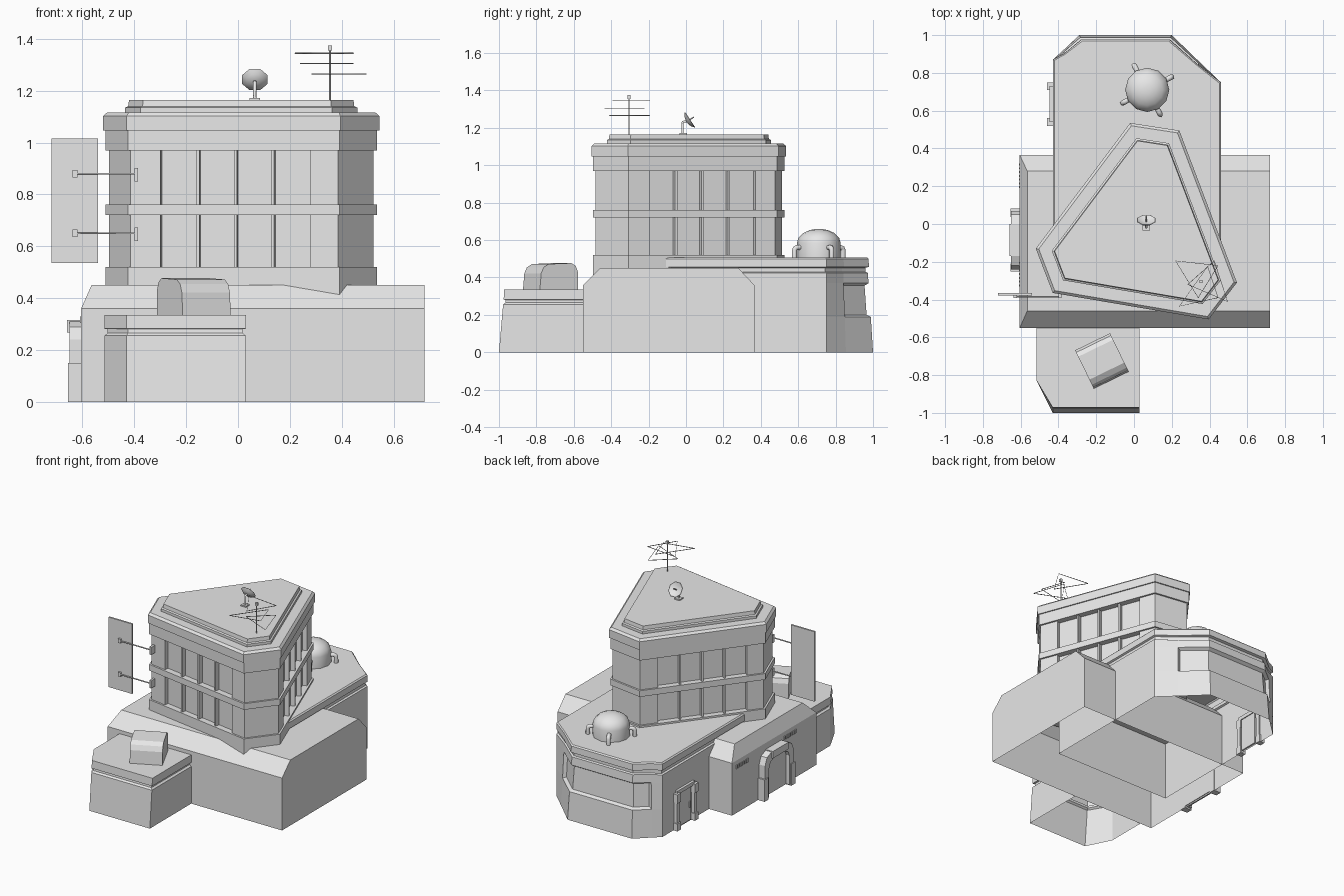
import bpy, bmesh, math
from mathutils import Vector, Matrix

cube = bpy.data.objects.get("Cube")
if cube:
    bpy.data.objects.remove(cube, do_unlink=True)

grey = bpy.data.materials.new("plain_grey")
grey.use_nodes = True
grey.diffuse_color = (0.8, 0.8, 0.8, 1)
grey.node_tree.nodes["Principled BSDF"].inputs["Base Color"].default_value = (0.8, 0.8, 0.8, 1)


def finish(name, bm, smooth=False):
    mesh = bpy.data.meshes.new(name)
    bm.to_mesh(mesh)
    bm.free()
    mesh.materials.append(grey)
    if smooth:
        mesh.shade_smooth()
        mesh.set_sharp_from_angle(angle=math.radians(50))
    obj = bpy.data.objects.new(name, mesh)
    bpy.context.collection.objects.link(obj)
    return obj


def loft(levels, bottom=True):
    """Stack counter-clockwise outlines (outline, z) into walls with a roof."""
    bm = bmesh.new()
    rings = [[bm.verts.new((x, y, z)) for x, y in poly] for poly, z in levels]
    walls = []
    for a, b in zip(rings, rings[1:]):
        n = len(a)
        walls.append([bm.faces.new((a[i], a[(i + 1) % n], b[(i + 1) % n], b[i])) for i in range(n)])
    bm.faces.new(rings[-1])
    if bottom:
        bm.faces.new(rings[0][::-1])
    bm.normal_update()
    return bm, walls


def inset(poly, d):
    """Move every edge of a counter-clockwise outline inward by d."""
    out, pts = [], [Vector(p) for p in poly]
    for i, p in enumerate(pts):
        e1, e2 = (p - pts[i - 1]).normalized(), (pts[(i + 1) % len(pts)] - p).normalized()
        n1, n2 = Vector((-e1.y, e1.x)), Vector((-e2.y, e2.x))
        out.append(tuple(p + (n1 + n2) * d / (1 + n1.dot(n2))))
    return out


def rect(x0, x1, y0, y1):
    return [(x0, y0), (x1, y0), (x1, y1), (x0, y1)]


def box(name, x, y, z):
    return finish(name, loft([(rect(*x, *y), z[0]), (rect(*x, *y), z[1])])[0])


def rod(name, points, radius, cyclic=False, res=1):
    curve = bpy.data.curves.new(name, "CURVE")
    curve.dimensions = "3D"
    curve.bevel_depth, curve.bevel_resolution, curve.use_fill_caps = radius, res, True
    spline = curve.splines.new("POLY")
    spline.points.add(len(points) - 1)
    for sp, p in zip(spline.points, points):
        sp.co = (*p, 1)
    spline.use_cyclic_u = cyclic
    curve.materials.append(grey)
    obj = bpy.data.objects.new(name, curve)
    bpy.context.collection.objects.link(obj)
    return obj


def side_plate(name, outline, x0, x1):
    """Extrude a (y, z) outline along x."""
    bm, _ = loft([(outline, 0), (outline, x1 - x0)])
    bm.transform(Matrix(((0, 0, 1, x0), (1, 0, 0, 0), (0, 1, 0, 0), (0, 0, 0, 1))))
    return finish(name, bm)


# Main block with sloped upper edges
low = rect(-0.605, 0.72, -0.55, 0.365)
finish("main_block", loft([(low, 0), (low, 0.36), (rect(-0.565, 0.72, -0.46, 0.28), 0.45)], False)[0])


# Front annex with a cut corner, a leaning front and a grooved cornice
def annex(lean, d=0.0):
    return [(-0.515 + d, -0.55), (-0.515 + d, -0.83 + d / 2), (-0.43 + d / 2, -1 + lean + d),
            (0.03 - d, -1 + lean + d), (0.03 - d, -0.55)]


finish("front_annex", loft([(annex(0), 0), (annex(0.022), 0.255), (annex(0.022, 0.012), 0.265),
                            (annex(0.024, 0.012), 0.28), (annex(0.025), 0.282),
                            (annex(0.028), 0.335)], False)[0])


# Rear wing with a leaning back, grooved cornice and a long window band
def wing(lean, d=0.0):
    r = lean + d
    return [(-0.43 + d, -0.2), (0.46 - d, -0.2), (0.46 - d, 0.75 - d / 2), (0.35 - r / 2, 0.855 - r / 2),
            (0.2 - r / 2, 1 - r), (-0.29 + r / 2, 1 - r), (-0.38 + r / 2, 0.915 - r / 2), (-0.43 + d, 0.87 - d / 2)]


bm, walls = loft([(wing(0), 0), (wing(0.012), 0.19), (wing(0.024), 0.37), (wing(0.028), 0.425),
                  (wing(0.028, 0.012), 0.43), (wing(0.028, 0.012), 0.452), (wing(0.022), 0.457),
                  (wing(0.024), 0.5), (wing(0.024, 0.008), 0.508)], False)
bmesh.ops.inset_region(bm, faces=walls[1][3:6], thickness=0.012, depth=-0.022, use_even_offset=True)
finish("rear_wing", bm)

# Tower: a triangle with cut corners
plan = [(0.545, -0.31), (0.24, 0.495), (-0.02, 0.535), (-0.52, -0.13), (-0.43, -0.365), (0.395, -0.505)]
wall = [Vector(p) for p in inset(plan, 0.02)]
notched, start, end, bays, fin = [], 0.145, 0.865, 4, 0.012
for i, a in enumerate(wall):
    b = wall[(i + 1) % 6]
    notched.append(tuple(a))
    if i % 2 == 0:  # the long sides carry four recessed window bays
        length = (b - a).length
        t = (b - a) / length
        inward = Vector((-t.y, t.x)) * 0.03
        step = (end - start) * length / bays
        for k in range(bays):
            s0 = start * length + k * step + (fin / 2 if k else 0)
            s1 = start * length + (k + 1) * step - (fin / 2 if k < bays - 1 else 0)
            p, q = a + t * s0, a + t * s1
            notched += [tuple(v) for v in (p, p + inward, q + inward, q)]
finish("tower_walls", loft([(notched, 0.42), (notched, 1.0)])[0])
band = inset(plan, 0.008)
for name, z0, z1 in (("tower_base", 0.4, 0.52), ("floor_band", 0.72, 0.762), ("upper_band", 0.97, 1.06)):
    finish(name, loft([(band, z0), (band, z1)])[0])
finish("cornice", loft([(plan, 1.047), (plan, 1.103), (inset(plan, 0.014), 1.117)])[0])
finish("roof_slab", loft([(inset(plan, 0.075), 1.11), (inset(plan, 0.075), 1.135),
                          (inset(plan, 0.085), 1.14), (inset(plan, 0.088), 1.165)])[0])

# Roof aerial with three triangular rod elements
rod("aerial_pole", [(0.355, -0.305, 1.16), (0.355, -0.305, 1.36)], 0.004)
box("aerial_tip", (0.347, 0.363), (-0.313, -0.297), (1.355, 1.375))
for z, tri in ((1.345, ((0.22, -0.195), (0.445, -0.22), (0.34, -0.39))),
               (1.305, ((0.24, -0.435), (0.445, -0.39), (0.39, -0.225))),
               (1.265, ((0.285, -0.32), (0.425, -0.195), (0.495, -0.41)))):
    rod("aerial_element", [(x, y, z) for x, y in tri], 0.0025, True, 0)

# Satellite dish tilted up towards the back
box("dish_foot", (0.045, 0.085), (-0.035, 0.005), (1.16, 1.173))
rod("dish_post", [(0.065, -0.018, 1.165), (0.065, -0.018, 1.232), (0.065, 0.006, 1.236)], 0.007)
bm = bmesh.new()
rings = []
for r, h in ((0.012, -0.016), (0.035, -0.01), (0.053, 0.004), (0.05, 0.006), (0.03, -0.004), (0.008, -0.009)):
    rings.append([bm.verts.new((r * math.cos(a), r * math.sin(a), h))
                  for a in (math.pi / 4 * (i + 0.5) for i in range(8))])
for a, b in zip(rings, rings[1:]):
    for i in range(8):
        bm.faces.new((a[i], a[(i + 1) % 8], b[(i + 1) % 8], b[i]))
bm.faces.new(rings[0][::-1])
bm.faces.new(rings[-1])
bm.transform(Matrix.Translation((0.065, 0.017, 1.241)) @ Matrix.Rotation(math.radians(-57), 4, "X"))
finish("dish", bm, True)
rod("dish_feed", [(0.065, 0.012, 1.238), (0.065, 0.042, 1.258)], 0.004)

# Domed tank with four bent pipes
cx, cy, sides = 0.07, 0.71, 12
levels = [(0.117, 0.505), (0.117, 0.585)]
levels += [(0.117 * math.cos(a), 0.585 + 0.075 * math.sin(a)) for a in (math.radians(d) for d in (22, 45, 65, 80))]
tank = [([(cx + r * math.cos(k * math.tau / sides), cy + r * math.sin(k * math.tau / sides))
          for k in range(sides)], z) for r, z in levels]
finish("tank", loft(tank, False)[0], True)
for k in range(4):
    a = math.radians(28 + 90 * k)
    path = ((0.1, 0.56), (0.133, 0.56), (0.143, 0.556), (0.147, 0.546), (0.147, 0.5))
    rod("tank_pipe", [(cx + r * math.cos(a), cy + r * math.sin(a), z) for r, z in path], 0.014, res=2)

# Rooftop unit on the annex, with rounded front and back top edges
side = [(-0.113, 0.0), (0.113, 0.0), (0.105, 0.09), (0.09, 0.122), (0.06, 0.14),
        (-0.075, 0.145), (-0.1, 0.13), (-0.113, 0.1)]
unit = side_plate("roof_unit", side, -0.103, 0.103)
unit.location = (-0.17, -0.725, 0.332)
unit.rotation_euler.z = math.radians(180 + 26)

# Hanging sign with two brackets
box("sign_board", (-0.72, -0.54), (-0.378, -0.366), (0.535, 1.015))
for z in (0.65, 0.88):
    rod("sign_arm", [(-0.63, -0.386, z), (-0.385, -0.386, z)], 0.004)
    box("sign_clamp", (-0.638, -0.62), (-0.392, -0.378), (z - 0.014, z + 0.014))
    box("wall_bracket", (-0.4, -0.385), (-0.392, -0.34), (z - 0.03, z + 0.022))


# Large gate on the right wall: arched frame, recessed door
def arch(y0, y1, z0, z1, c):
    return [(y0, z0), (y1, z0), (y1, z1 - c), (y1 - c * 0.3, z1 - c * 0.3), (y1 - c, z1),
            (y0 + c, z1), (y0 + c * 0.3, z1 - c * 0.3), (y0, z1 - c)]


outer, inner = arch(-0.24, 0.07, 0.01, 0.31, 0.07), arch(-0.195, 0.025, 0.01, 0.26, 0.05)
frame = outer[1:] + outer[:1] + inner[:1] + inner[:0:-1]
side_plate("gate_frame", frame, -0.65, -0.6)
side_plate("gate_door", inner, -0.625, -0.6)
box("gate_keystone", (-0.66, -0.6), (-0.17, 0.0), (0.268, 0.316))
for y in (-0.23, 0.06):
    box("gate_post", (-0.655, -0.6), (y - 0.022, y + 0.022), (0.0, 0.15))

# Small door on the rear wing
for y in (0.54, 0.73):
    box("door_post", (-0.452, -0.42), (y - 0.014, y + 0.014), (0.0, 0.23))
    box("door_post_cap", (-0.46, -0.42), (y - 0.02, y + 0.02), (0.19, 0.25))
    box("door_post_foot", (-0.46, -0.42), (y - 0.02, y + 0.02), (0.0, 0.05))
box("door_lintel", (-0.447, -0.42), (0.54, 0.73), (0.24, 0.265))
box("door_panel", (-0.438, -0.42), (0.57, 0.7), (0.01, 0.235))
box("door_handle", (-0.446, -0.43), (0.585, 0.595), (0.1, 0.14))

# Rows of vent slats either side of the gate
for first in (0.19, -0.33):
    for k in range(7):
        y = first + 0.02 * k
        box("vent_slat", (-0.61, -0.6), (y, y + 0.01), (0.305, 0.33))
